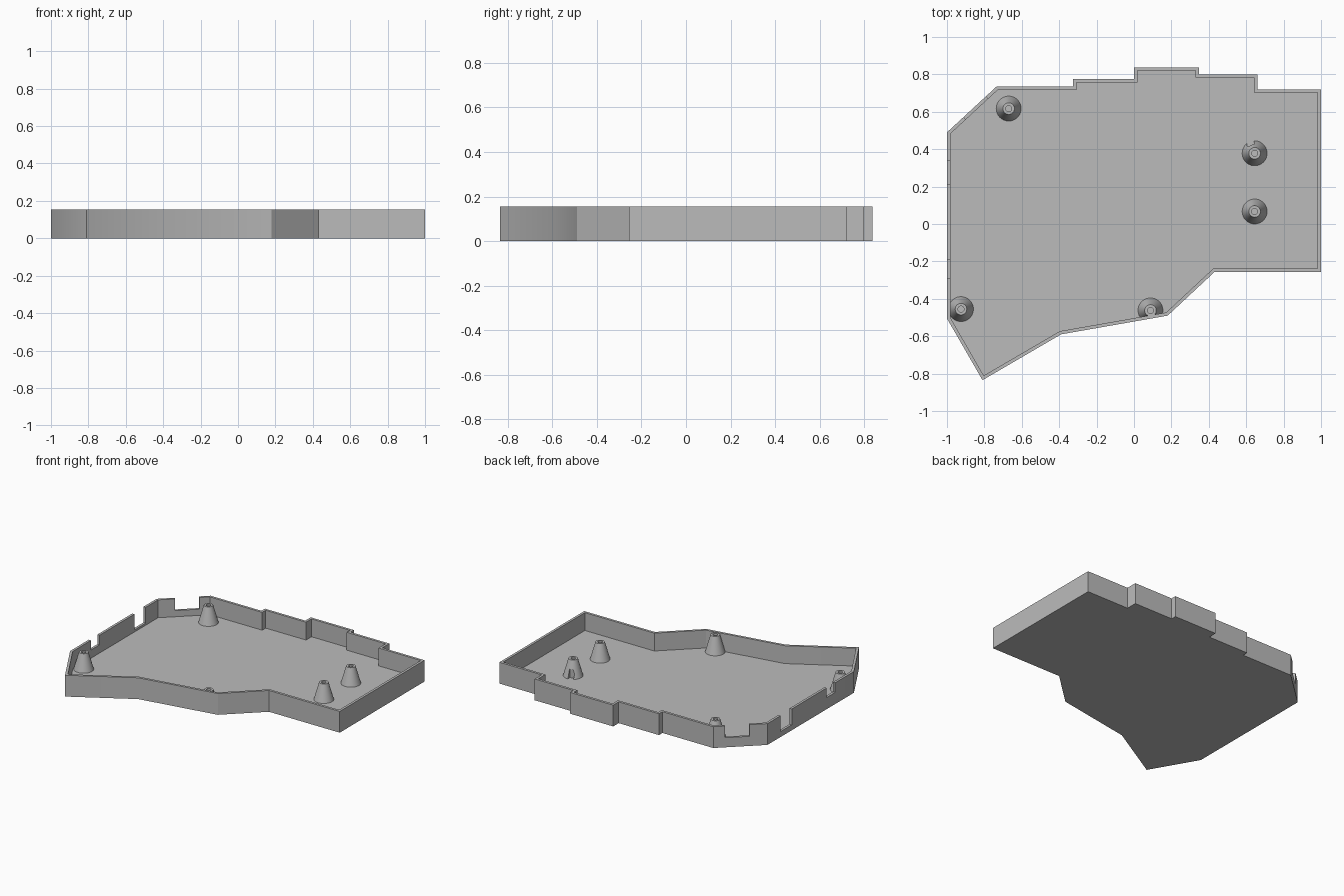
import bpy, bmesh, math
from mathutils import Matrix, Vector

default = bpy.data.objects.get("Cube")
if default:
    bpy.data.objects.remove(default, do_unlink=True)

HEIGHT, FLOOR, WALL = 0.155, 0.025, 0.018

grey = bpy.data.materials.new("plain grey")
grey.use_nodes = True
grey.diffuse_color = (0.5, 0.5, 0.5, 1)
grey.node_tree.nodes["Principled BSDF"].inputs["Base Color"].default_value = (0.5, 0.5, 0.5, 1)


def finish(name, bm):
    """Turn a bmesh into a named grey object."""
    bmesh.ops.recalc_face_normals(bm, faces=bm.faces)
    mesh = bpy.data.meshes.new(name)
    bm.to_mesh(mesh)
    bm.free()
    mesh.materials.append(grey)
    obj = bpy.data.objects.new(name, mesh)
    bpy.context.collection.objects.link(obj)
    return obj


def activate(obj):
    bpy.ops.object.select_all(action='DESELECT')
    obj.select_set(True)
    bpy.context.view_layer.objects.active = obj


def cut_box(obj, centre, size, angle=0):
    """Cut a box out of an object and discard the cutter."""
    bm = bmesh.new()
    m = Matrix.Translation(centre) @ Matrix.Rotation(angle, 4, 'Z') @ Matrix.Diagonal((*size, 1))
    bmesh.ops.create_cube(bm, size=1, matrix=m)
    cutter = finish("cutter", bm)
    cutter.hide_render = True
    activate(obj)
    mod = obj.modifiers.new("cut", 'BOOLEAN')
    mod.operation, mod.solver, mod.object = 'DIFFERENCE', 'EXACT', cutter
    bpy.ops.object.modifier_apply(modifier=mod.name)
    bpy.data.objects.remove(cutter, do_unlink=True)


def smooth(obj):
    activate(obj)
    bpy.ops.object.shade_smooth_by_angle(angle=math.radians(30))


# Tray: outline raised to a slab, then hollowed by an inset
outline = [(-1, .49), (-.735, .735), (-.325, .735), (-.325, .775), (0, .775), (0, .838),
           (.347, .838), (.347, .8), (.66, .8), (.66, .72), (1, .72), (1, -.257),
           (.43, -.257), (.18, -.49), (-.39, -.59), (-.81, -.835), (-1, -.505)]
bm = bmesh.new()
base = bm.faces.new([bm.verts.new((x, y, 0)) for x, y in outline])
raised = bmesh.ops.extrude_face_region(bm, geom=[base], use_keep_orig=True)["geom"]
bmesh.ops.translate(bm, vec=(0, 0, HEIGHT),
                    verts=[v for v in raised if isinstance(v, bmesh.types.BMVert)])
bmesh.ops.recalc_face_normals(bm, faces=bm.faces)
top = max(bm.faces, key=lambda f: f.calc_center_median().z)
bmesh.ops.inset_individual(bm, faces=[top], thickness=WALL, use_even_offset=True)
pit = bmesh.ops.extrude_discrete_faces(bm, faces=[top])["faces"][0]
bmesh.ops.translate(bm, vec=(0, 0, FLOOR - HEIGHT), verts=pit.verts)
tray = finish("tray", bm)

# Cable notches in the left-hand walls: two straight, one on the chamfer
for y0, y1, sill in ((.21, .34, .04), (-.29, -.19, .085)):
    cut_box(tray, (-1, (y0 + y1) / 2, sill + .1), (.08, y1 - y0, .2))
a, b = Vector(outline[0]), Vector(outline[1])
mid = a.lerp(b, .56)
cut_box(tray, (mid.x, mid.y, .17), ((b - a).length * .45, .08, .2),
        math.atan2(b.y - a.y, b.x - a.x))
smooth(tray)


# Screw posts: hollow tapered studs
def screw_post(name, x, y):
    profile = [(.068, FLOOR - .005), (.031, .15), (.016, .15), (.016, FLOOR - .005)]
    n = 48
    bm = bmesh.new()
    rings = [[bm.verts.new((x + r * math.cos(t * math.tau / n),
                            y + r * math.sin(t * math.tau / n), z)) for t in range(n)]
             for r, z in profile]
    for k, ring in enumerate(rings):
        nxt = rings[(k + 1) % len(rings)]
        for i in range(n):
            j = (i + 1) % n
            bm.faces.new((ring[i], ring[j], nxt[j], nxt[i]))
    if name == "screw_post_front":
        # Trim where the post meets the front wall
        bmesh.ops.bisect_plane(bm, geom=bm.verts[:] + bm.edges[:] + bm.faces[:],
                               plane_co=(x, -.497, 0), plane_no=(.173, -.985, 0),
                               clear_outer=True)
    return finish(name, bm)


posts = {"back_right": (-.67, .617), "back_left": (.645, .378), "middle_left": (.645, .067),
         "front_right": (-.925, -.455), "front": (.088, -.462)}
for place, (x, y) in posts.items():
    post = screw_post("screw_post_" + place, x, y)
    if place == "back_left":
        # Clearance slot in the foot of this post
        cut_box(post, (x - .022, y + .085, .04), (.036, .09, .1))
    smooth(post)
